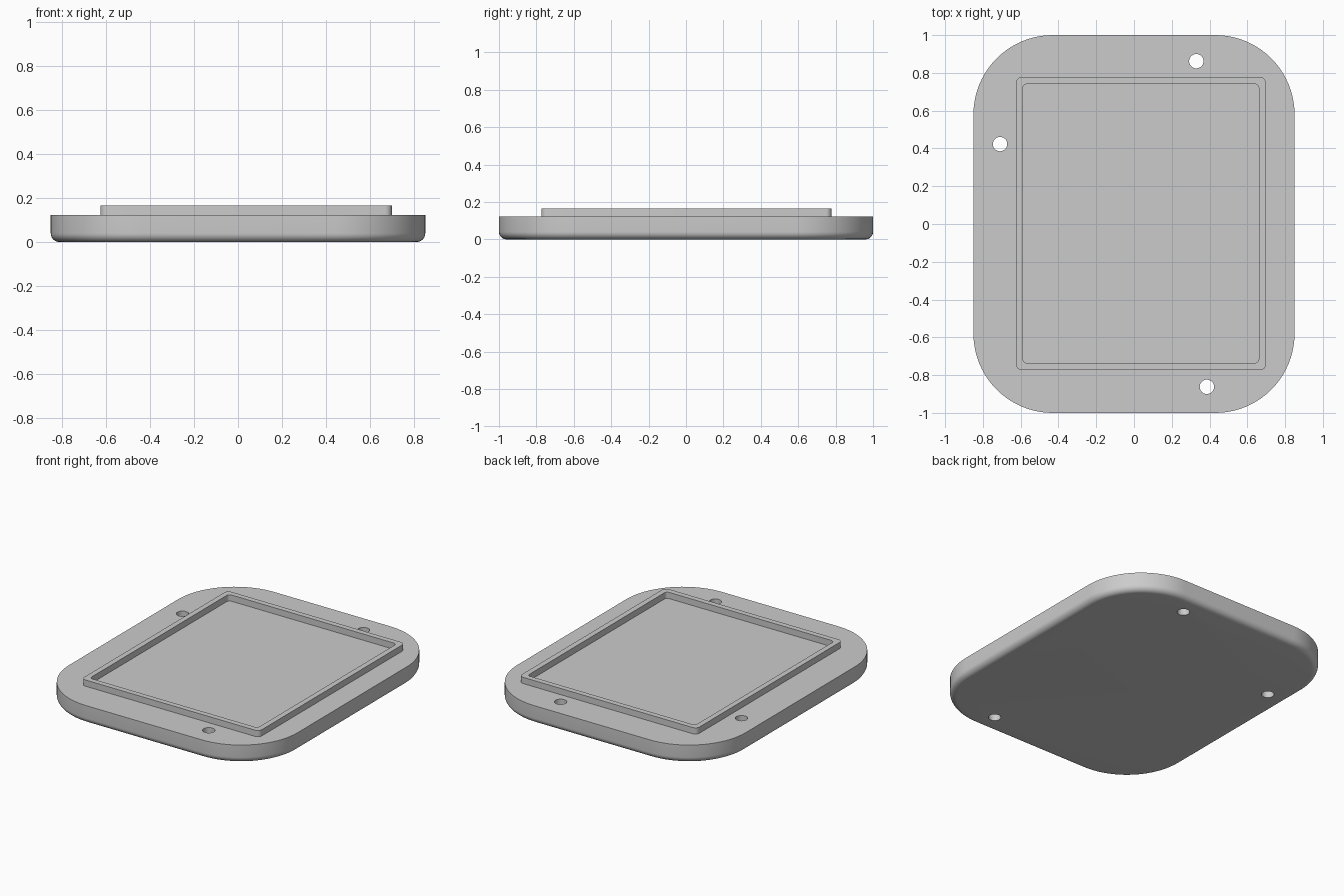
import bpy
import bmesh
from math import sin, cos, pi

cube = bpy.data.objects.get("Cube")
if cube:
    bpy.data.objects.remove(cube)

grey = bpy.data.materials.new("grey")
grey.use_nodes = True
colour = (0.6, 0.6, 0.6, 1)
grey.diffuse_color = colour
grey.node_tree.nodes["Principled BSDF"].inputs["Base Color"].default_value = colour


def rounded_rect(x0, x1, y0, y1, r, z, steps):
    """Points of a rounded rectangle, counter-clockwise."""
    centres = [(x1 - r, y1 - r), (x0 + r, y1 - r), (x0 + r, y0 + r), (x1 - r, y0 + r)]
    points = []
    for quarter, (cx, cy) in enumerate(centres):
        for i in range(steps + 1):
            a = (quarter + i / steps) * pi / 2
            points.append((cx + r * cos(a), cy + r * sin(a), z))
    return points


def loft(name, rings, closed=False):
    """Skin a stack of rings, capped at the ends or closed into a loop."""
    bm = bmesh.new()
    loops = [[bm.verts.new(p) for p in ring] for ring in rings]
    n = len(loops[0])
    pairs = list(zip(loops, loops[1:]))
    if closed:
        pairs.append((loops[-1], loops[0]))
    else:
        bm.faces.new(loops[0][::-1])
        bm.faces.new(loops[-1])
    for a, b in pairs:
        for i in range(n):
            j = (i + 1) % n
            bm.faces.new((a[i], a[j], b[j], b[i]))
    bmesh.ops.recalc_face_normals(bm, faces=bm.faces[:])
    mesh = bpy.data.meshes.new(name)
    bm.to_mesh(mesh)
    bm.free()
    mesh.materials.append(grey)
    obj = bpy.data.objects.new(name, mesh)
    bpy.context.collection.objects.link(obj)
    return obj


def activate(obj):
    bpy.ops.object.select_all(action="DESELECT")
    obj.select_set(True)
    bpy.context.view_layer.objects.active = obj


HALF_X, HALF_Y, CORNER = 0.85, 1.0, 0.42
PLATE_TOP, RIM_TOP, FILLET = 0.123, 0.165, 0.04

# Base plate with a rounded lower edge
rings = []
for i in range(9):
    a = i / 8 * pi / 2
    inset = FILLET * (1 - sin(a))
    rings.append(rounded_rect(-HALF_X + inset, HALF_X - inset, -HALF_Y + inset,
                              HALF_Y - inset, CORNER - inset, FILLET * (1 - cos(a)), 20))
rings.append(rounded_rect(-HALF_X, HALF_X, -HALF_Y, HALF_Y, CORNER, PLATE_TOP, 20))
plate = loft("base_plate", rings)

# Three screw holes through the plate
for x, y in [(0.33, 0.862), (-0.709, 0.423), (0.386, -0.862)]:
    bpy.ops.mesh.primitive_cylinder_add(vertices=40, radius=0.038, depth=1, location=(x, y, 0))
    cutter = bpy.context.object
    cutter.name = "hole_cutter"
    cutter.hide_render = True
    cutter.data.materials.append(grey)
    cut = plate.modifiers.new("hole", "BOOLEAN")
    cut.operation = "DIFFERENCE"
    cut.solver = "EXACT"
    cut.object = cutter
    activate(plate)
    bpy.ops.object.modifier_apply(modifier=cut.name)
    bpy.data.objects.remove(cutter)

# Raised rectangular rim, sunk slightly into the plate
outer = (-0.624, 0.698, -0.773, 0.778, 0.03)
inner = (-0.588, 0.661, -0.736, 0.741, 0.022)
sunk = PLATE_TOP - 0.01
rim = loft("raised_rim", [rounded_rect(*outer, sunk, 6), rounded_rect(*outer, RIM_TOP, 6),
                          rounded_rect(*inner, RIM_TOP, 6), rounded_rect(*inner, sunk, 6)],
           closed=True)

for obj in (plate, rim):
    activate(obj)
    bpy.ops.object.shade_smooth_by_angle(angle=pi / 6)
